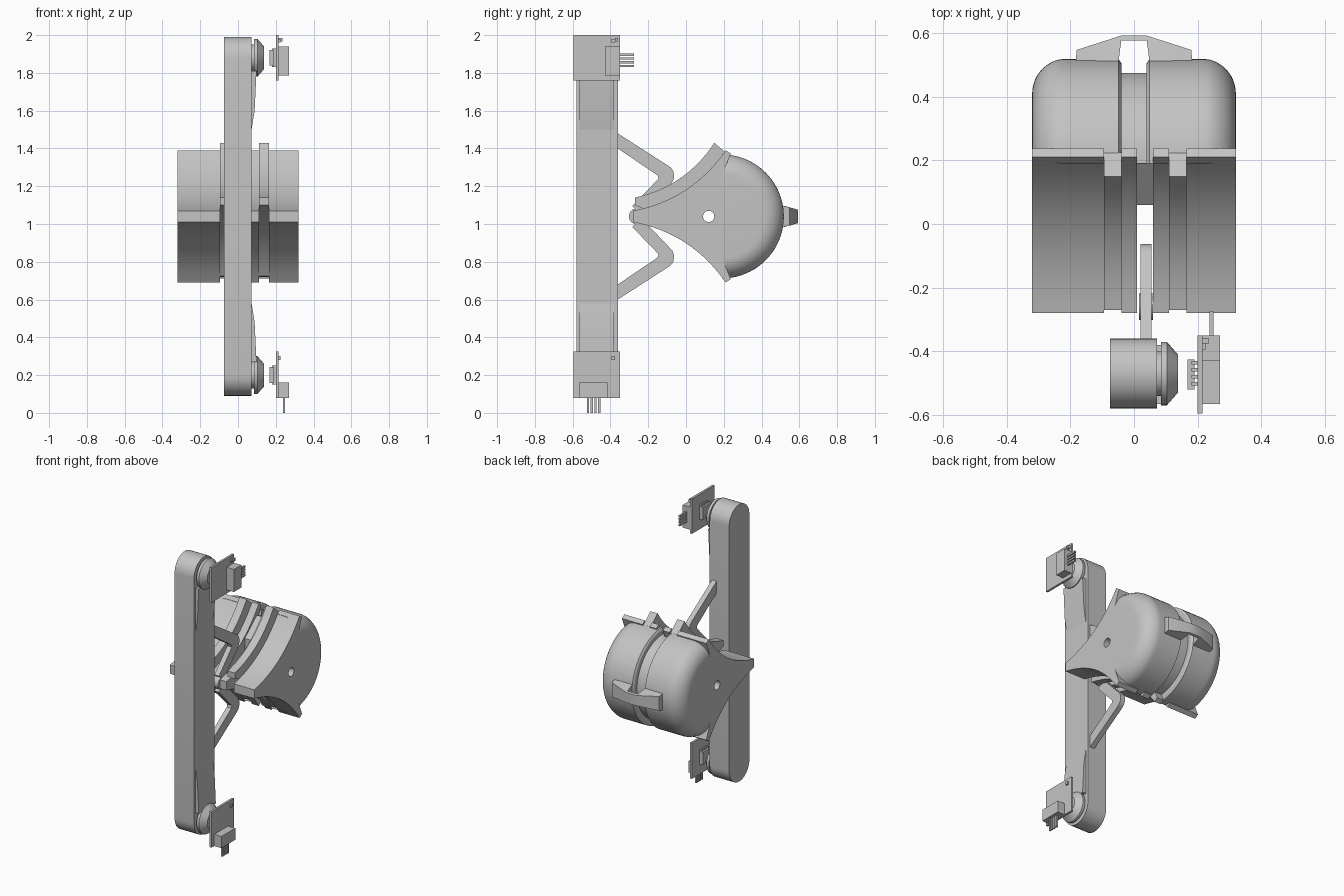
import bpy, bmesh, math
from mathutils import Vector, Matrix

if "Cube" in bpy.data.objects:
    bpy.data.objects.remove(bpy.data.objects["Cube"], do_unlink=True)

grey = bpy.data.materials.new("plain grey")
grey.use_nodes = True
grey.diffuse_color = (0.55, 0.55, 0.55, 1)
grey.node_tree.nodes["Principled BSDF"].inputs["Base Color"].default_value = (0.55, 0.55, 0.55, 1)

MID = 1.04            # height of the body axis
ARM_Y = -0.47         # depth of the upright


def finish(name, bm):
    bmesh.ops.recalc_face_normals(bm, faces=bm.faces)
    mesh = bpy.data.meshes.new(name)
    bm.to_mesh(mesh)
    bm.free()
    mesh.materials.append(grey)
    ob = bpy.data.objects.new(name, mesh)
    bpy.context.collection.objects.link(ob)
    bpy.ops.object.select_all(action='DESELECT')
    ob.select_set(True)
    bpy.context.view_layer.objects.active = ob
    bpy.ops.object.shade_smooth_by_angle(angle=math.radians(30))
    return ob


def extrude(name, loops, a, b, axis='x'):
    """Fill outline loops (first outer, then holes) and extrude along an axis."""
    bm = bmesh.new()
    for loop in loops:
        vs = [bm.verts.new((a, u, v) if axis == 'x' else (u, a, v) if axis == 'y' else (u, v, a))
              for u, v in loop]
        for i, v in enumerate(vs):
            bm.edges.new((vs[i - 1], v))
    step = Vector([(b - a) * (axis == k) for k in 'xyz'])
    bmesh.ops.triangle_fill(bm, edges=bm.edges[:], use_beauty=True)
    ext = bmesh.ops.extrude_face_region(bm, geom=bm.faces[:], use_keep_orig=True)
    moved = [g for g in ext['geom'] if isinstance(g, bmesh.types.BMVert)]
    bmesh.ops.translate(bm, vec=step, verts=moved)
    return finish(name, bm)


def box(name, x0, x1, y0, y1, z0, z1):
    return extrude(name, [[(y0, z0), (y1, z0), (y1, z1), (y0, z1)]], x0, x1)


def arc(cx, cy, r, start, end, n=16):
    return [(cx + r * math.cos(math.radians(start + (end - start) * i / n)),
             cy + r * math.sin(math.radians(start + (end - start) * i / n))) for i in range(n + 1)]


def bezier(p, c, q, n=16):
    p, c, q = Vector(p), Vector(c), Vector(q)
    return [tuple(p * (1 - t) ** 2 + c * 2 * t * (1 - t) + q * t * t)
            for t in (i / n for i in range(n + 1))]


def revolve(name, profile, y, z, start_dir, angle, steps):
    """Spin an (x, radius) profile about the x axis."""
    bm = bmesh.new()
    vs = [bm.verts.new((x, y + r * start_dir[0], z + r * start_dir[1])) for x, r in profile]
    edges = [bm.edges.new(pair) for pair in zip(vs, vs[1:])]
    bmesh.ops.spin(bm, geom=vs + edges, cent=(0, y, z), axis=(1, 0, 0), angle=angle, steps=steps)
    bmesh.ops.remove_doubles(bm, verts=bm.verts, dist=0.0005)
    return finish(name, bm)


def lift(points):
    return [(y, z + MID) for y, z in points]


def flip(points):
    return [(y, -z) for y, z in reversed(points)]


# Upright bar with rounded ends
extrude("upright_bar", [arc(ARM_Y, 1.88, 0.11, 0, 180) + arc(ARM_Y, 0.2, 0.11, 180, 360)],
        -0.075, 0.072)

# Pivot discs, cones and tapered blends at both ends
for label, z, s in (("top", 1.88, 1), ("bottom", 0.2, -1)):
    revolve(label + "_pivot", [(0.07, 0), (0.07, 0.07), (0.085, 0.07), (0.085, 0.1), (0.103, 0.1),
                               (0.138, 0.06), (0.138, 0)], ARM_Y, z, (0, 1), math.tau, 40)
    extrude(label + "_blend", [[(0.06, z - 0.38 * s), (0.072, z - 0.38 * s), (0.088, z - 0.28 * s),
                                (0.098, z - 0.07 * s), (0.06, z - 0.07 * s)]],
            ARM_Y - 0.095, ARM_Y + 0.09, axis='y')

# Body: concave front wedges with a through hole
hole = arc(0.12, MID, 0.03, 0, 345, 23)
upper = bezier((-0.28, 0.03), (0.03, 0.09), (0.21, 0.35)) + [(0.237, 0.332), (0.212, 0.27), (0.19, 0.2)]
wedge = lift(upper + flip(upper))
for name, x0, x1 in (("right_front_wedge", -0.32, -0.095), ("left_front_wedge", 0.165, 0.32),
                     ("inner_rib_right", -0.04, 0.01), ("inner_rib_left", 0.06, 0.11)):
    extrude(name, [wedge, hole], x0, x1)
extrude("rib_core", [lift([(0.06, 0.17), (0.19, 0.28), (0.19, -0.28), (0.06, -0.17)]), hole], 0.01, 0.06)

# Raised straps set in the grooves
strap = lift(bezier((-0.27, 0.1), (0, 0.16), (0.15, 0.39)) + [(0.225, 0.325), (0.19, 0.28)]
             + [(0.19, -0.28), (0.21, -0.32)] + bezier((0.19, -0.315), (0.03, -0.06), (-0.27, 0.06)))
for name, x0, x1 in (("right_strap", -0.095, -0.04), ("left_strap", 0.11, 0.165)):
    extrude(name, [strap, hole], x0, x1)

# Rounded rear shells and the recessed core between them
shell = [(0.04, 0), (0.04, 0.315), (0.048, 0.328)] + arc(0.21, 0.22, 0.11, 90, 0, 12) + [(0.32, 0)]
shell = [(x, min(r, 0.328)) for x, r in shell]
for name, s in (("left_shell", 1), ("right_shell", -1)):
    revolve(name, [(x * s, r) for x, r in shell], 0.19, MID, (0, 1), -math.pi, 40)
revolve("shell_core", [(-0.05, 0), (-0.05, 0.285), (0.05, 0.285), (0.05, 0)],
        0.19, MID, (0, 1), -math.pi, 32)

# Rear bridge, narrowing outward
side = [(0.04, 0.592), (0.18, 0.547), (0.185, 0.49), (0.05, 0.5), (0.04, 0.577)]
bridge = extrude("rear_bridge", [side + [(-x, y) for x, y in reversed(side)]],
                 MID - 0.06, MID + 0.06, axis='z')
for v in bridge.data.vertices:
    v.co.z = MID + (v.co.z - MID) * (1 - 5 * max(0, v.co.y - 0.51))

# Bent links from the upright to the body
link = [(-0.38, 0.452), (-0.1, 0.272)] + arc(-0.125, 0.215, 0.062, 55, -45, 8) \
    + [(-0.235, 0.01), (-0.285, 0.055), (-0.145, 0.2), (-0.15, 0.217), (-0.38, 0.373)]
for name, pts in (("upper_link", link), ("lower_link", flip(link))):
    extrude(name, [lift(pts)], 0.02, 0.055)
extrude("link_pin", [arc(-0.26, MID, 0.042, 0, 345, 23)], 0.015, 0.06)

# Sensor boards with chips, connectors and pins
box("top_board", 0.2, 0.215, -0.595, -0.35, 1.76, 2.0)
box("top_connector", 0.215, 0.27, -0.43, -0.35, 1.785, 1.94)
box("bottom_board", 0.2, 0.215, -0.595, -0.35, 0.08, 0.325)
box("bottom_connector", 0.215, 0.27, -0.565, -0.415, 0.08, 0.16)
for i in range(4):
    d = 0.02 * i
    box("top_pin", 0.238, 0.25, -0.36, -0.275, 1.83 + d, 1.842 + d)
    box("bottom_pin", 0.238, 0.25, -0.525 + d, -0.513 + d, 0, 0.09)
for label, z in (("top", 1.88), ("bottom", 0.2)):
    box(label + "_chip", 0.168, 0.19, -0.52, -0.425, z - 0.042, z + 0.042)
    for i in range(4):
        y = -0.508 + 0.022 * i
        box(label + "_chip_lead", 0.18, 0.202, y, y + 0.012, z - 0.05, z + 0.05)
    box(label + "_small_part", 0.215, 0.225, -0.395, -0.375, z + 0.08, z + 0.1)
box("top_tab", 0.215, 0.235, -0.375, -0.36, 1.965, 1.985)
